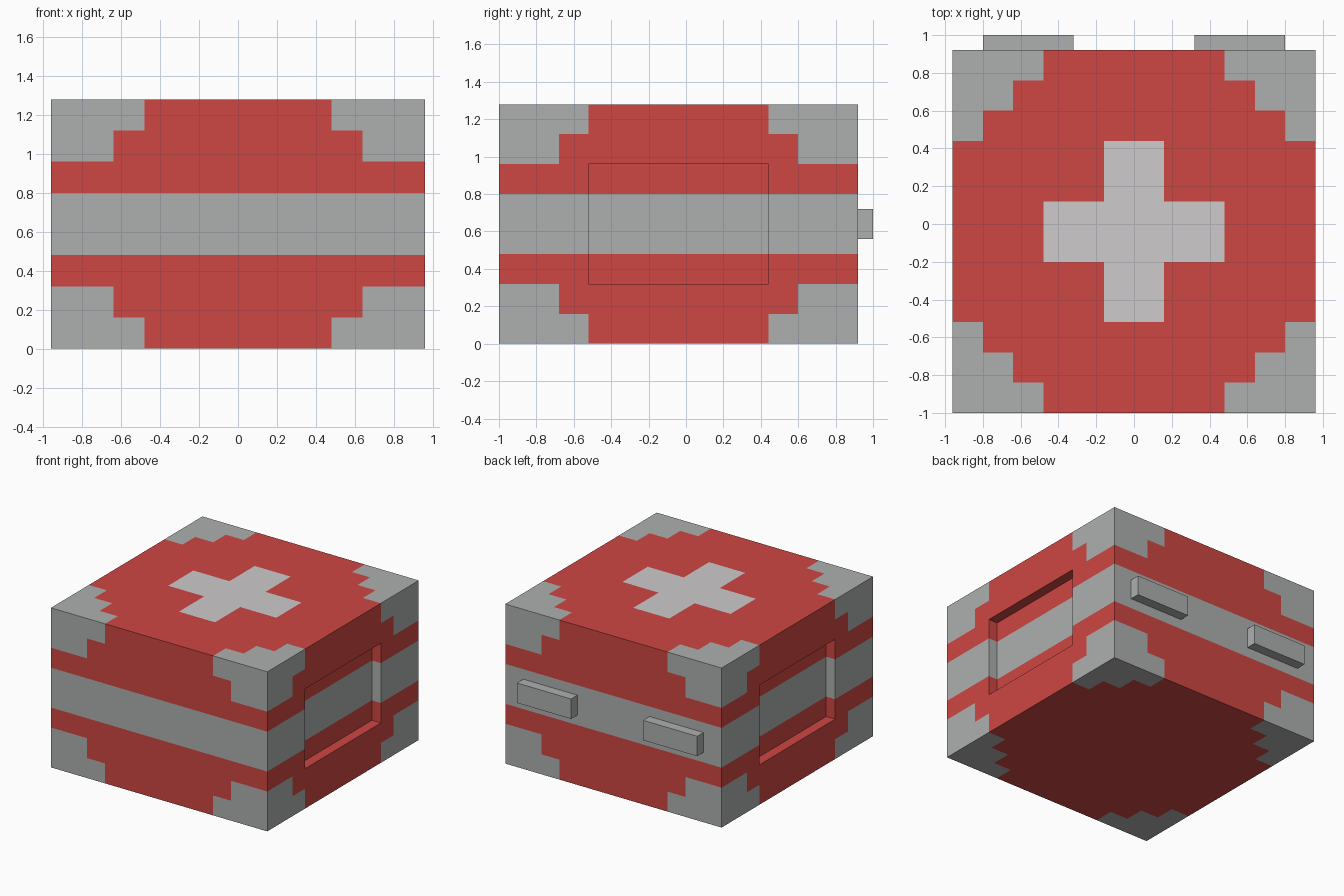
import bpy, bmesh
from mathutils import Vector

if "Cube" in bpy.data.objects:
    bpy.data.objects.remove(bpy.data.objects["Cube"])

U = 0.16                      # block unit
CY = -0.04                    # body centre in y
HALF, HEIGHT = 6 * U, 8 * U


def material(name, rgb):
    m = bpy.data.materials.new(name)
    lin = [(c / 255 / 12.92) if c < 11 else ((c / 255 + 0.055) / 1.055) ** 2.4 for c in rgb]
    m.diffuse_color = (*lin, 1)
    m.use_nodes = True
    m.node_tree.nodes["Principled BSDF"].inputs["Base Color"].default_value = m.diffuse_color
    return m


red = material("red", (206, 71, 66))
grey = material("grey", (174, 176, 175))
white = material("off_white", (205, 203, 204))


def box(bm, lo, hi):
    lo, hi = Vector(lo), Vector(hi)
    verts = bmesh.ops.create_cube(bm, size=1)["verts"]
    for v in verts:
        v.co = Vector(((lo[i] + hi[i]) / 2 + v.co[i] * (hi[i] - lo[i]) for i in range(3)))


def finish(bm, name, mats):
    bmesh.ops.recalc_face_normals(bm, faces=bm.faces[:])
    me = bpy.data.meshes.new(name)
    bm.to_mesh(me)
    bm.free()
    for m in mats:
        me.materials.append(m)
    ob = bpy.data.objects.new(name, me)
    bpy.context.collection.objects.link(ob)
    return ob


# Case body, cut along every colour boundary
bm = bmesh.new()
box(bm, (-HALF, CY - HALF, 0), (HALF, CY + HALF, HEIGHT))
side_cuts = [s * k * U for k in (1, 3, 4, 5) for s in (-1, 1)]
cuts = [((c, 0, 0), (1, 0, 0)) for c in side_cuts]
cuts += [((0, CY + c, 0), (0, 1, 0)) for c in side_cuts]
cuts += [((0, 0, k * U), (0, 0, 1)) for k in (1, 2, 3, 5, 6, 7)]
for co, no in cuts:
    bmesh.ops.bisect_plane(bm, geom=bm.verts[:] + bm.edges[:] + bm.faces[:],
                           plane_co=co, plane_no=no, dist=1e-5)

# Shallow rectangular recess in each side
for s in (-1, 1):
    faces = []
    for f in bm.faces:
        c = f.calc_center_median()
        if c.x * s > HALF - 0.001 and abs(c.y - CY) < 3 * U and 2 * U < c.z < 6 * U:
            faces.append(f)
    new = bmesh.ops.extrude_face_region(bm, geom=faces)["geom"]
    for v in new:
        if isinstance(v, bmesh.types.BMVert):
            v.co.x -= s * 0.08
    old = [f for f in faces if f.is_valid]
    if old:
        bmesh.ops.delete(bm, geom=old, context='FACES_ONLY')
bmesh.ops.recalc_face_normals(bm, faces=bm.faces[:])


# Colour rule: stepped grey corners, grey belt, pale cross on the lid
def colour(f):
    c = f.calc_center_median()
    x, y, z = abs(c.x) / U, abs(c.y - CY) / U, c.z / U
    if z < 0.001 or z > 7.999:
        if z > 7 and ((x < 1 and y < 3) or (x < 3 and y < 1)):
            return 2
        return int((y > 5 and x > 3) or (y > 4 and x > 4) or (y > 3 and x > 5))
    if abs(f.normal.z) > 0.5:
        return 0
    if 3 < z < 5:
        return 1
    across = x if y > 5.999 else y
    edge = abs(z - 4)
    return int((edge > 3 and across > 3) or (edge > 2 and across > 4))


for f in bm.faces:
    f.material_index = colour(f)
finish(bm, "case_body", (red, grey, white))

# Two hinge blocks on the back
for side, s in (("left", -1), ("right", 1)):
    bm = bmesh.new()
    xs = sorted((s * 2 * U, s * 5 * U))
    box(bm, (xs[0], CY + HALF, 3.5 * U), (xs[1], CY + HALF + 0.08, 4.5 * U))
    finish(bm, "hinge_block_" + side, (grey,))
